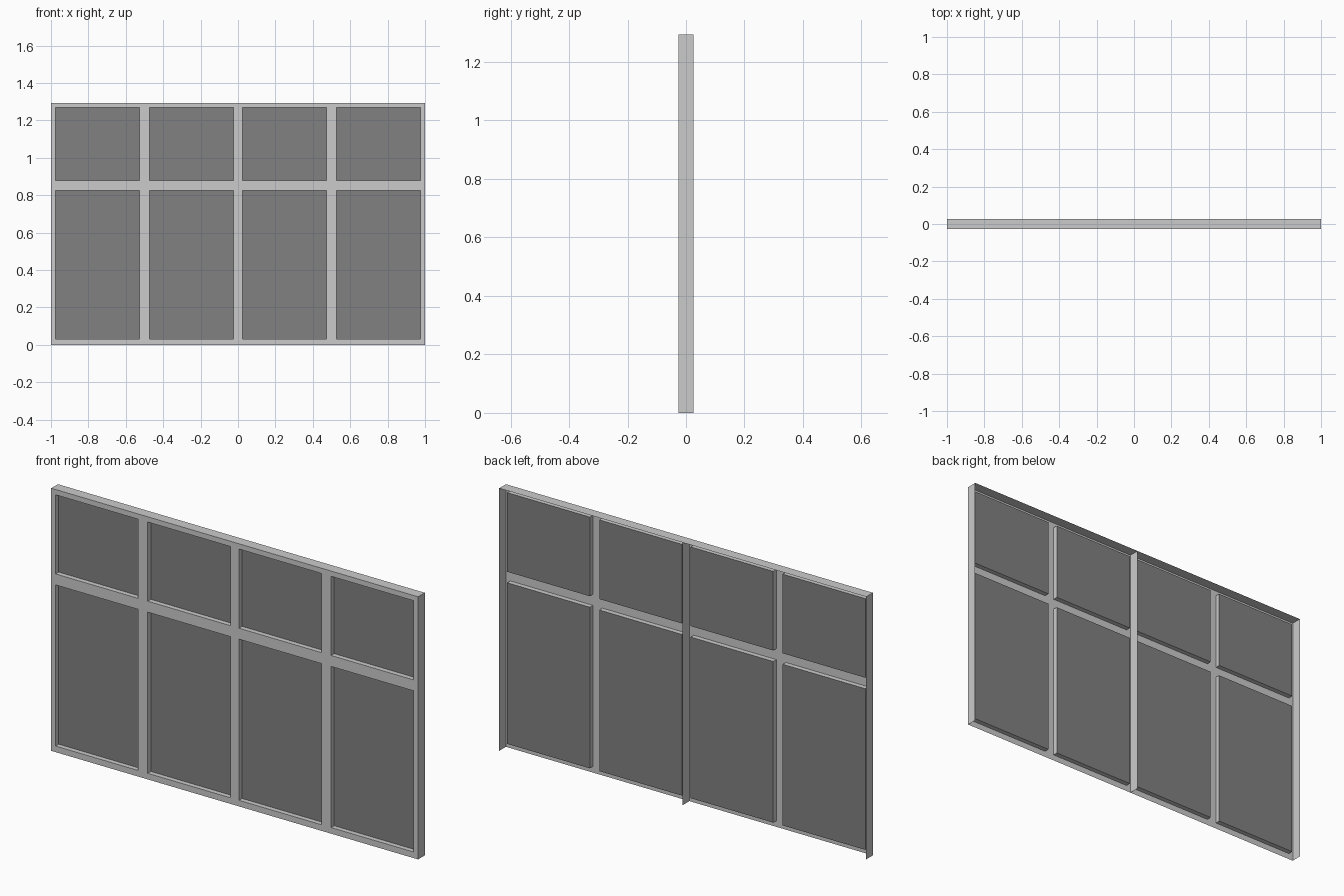
import bpy, bmesh

if "Cube" in bpy.data.objects:
    bpy.data.objects.remove(bpy.data.objects["Cube"])

FRONT, BACK, H = -0.026, 0.026, 1.294   # thin shell, open at back and bottom
PANE = FRONT + 0.024                    # depth of the recessed panes
XS = [-1, -0.976, -0.526, -0.474, -0.024, 0.024, 0.474, 0.526, 0.976, 1]
ZS = [0, 0.03, 0.824, 0.878, 1.268, H]

glass = bpy.data.materials.new("dark_glass")
glass.diffuse_color = (0.22, 0.22, 0.22, 1)
glass.use_nodes = True
glass.node_tree.nodes["Principled BSDF"].inputs["Base Color"].default_value = glass.diffuse_color


def build(name, quads, mat=None):
    bm = bmesh.new()
    for q in quads:
        bm.faces.new([bm.verts.new(p) for p in q])
    bmesh.ops.remove_doubles(bm, verts=bm.verts, dist=1e-5)
    me = bpy.data.meshes.new(name)
    bm.to_mesh(me)
    bm.free()
    if mat:
        me.materials.append(mat)
    ob = bpy.data.objects.new(name, me)
    bpy.context.collection.objects.link(ob)
    return ob


def upright(x0, x1, z0, z1, y):
    """Quad facing the front."""
    return [(x0, y, z0), (x1, y, z0), (x1, y, z1), (x0, y, z1)]


# Front face with openings; each opening has reveals leading to a pane
frame, panes = [], []
for i in range(len(XS) - 1):
    for j in range(len(ZS) - 1):
        cell = (XS[i], XS[i + 1], ZS[j], ZS[j + 1])
        if i % 2 and j % 2:
            a, b = upright(*cell, FRONT), upright(*cell, PANE)
            panes.append(b)
            for k in range(4):
                n = (k + 1) % 4
                frame.append([a[k], a[n], b[n], b[k]])
        else:
            frame.append(upright(*cell, FRONT))
build("window_frame", frame)
build("window_panes", panes, glass)

# Thin sheets behind the frame: two ends and the centre divider
for name, x in (("left_end", -1), ("centre_divider", 0), ("right_end", 1)):
    build(name, [[(x, FRONT, 0), (x, BACK, 0), (x, BACK, H), (x, FRONT, H)]])

# Top sheet
build("top_cover", [[(-1, FRONT, H), (1, FRONT, H), (1, BACK, H), (-1, BACK, H)]])
